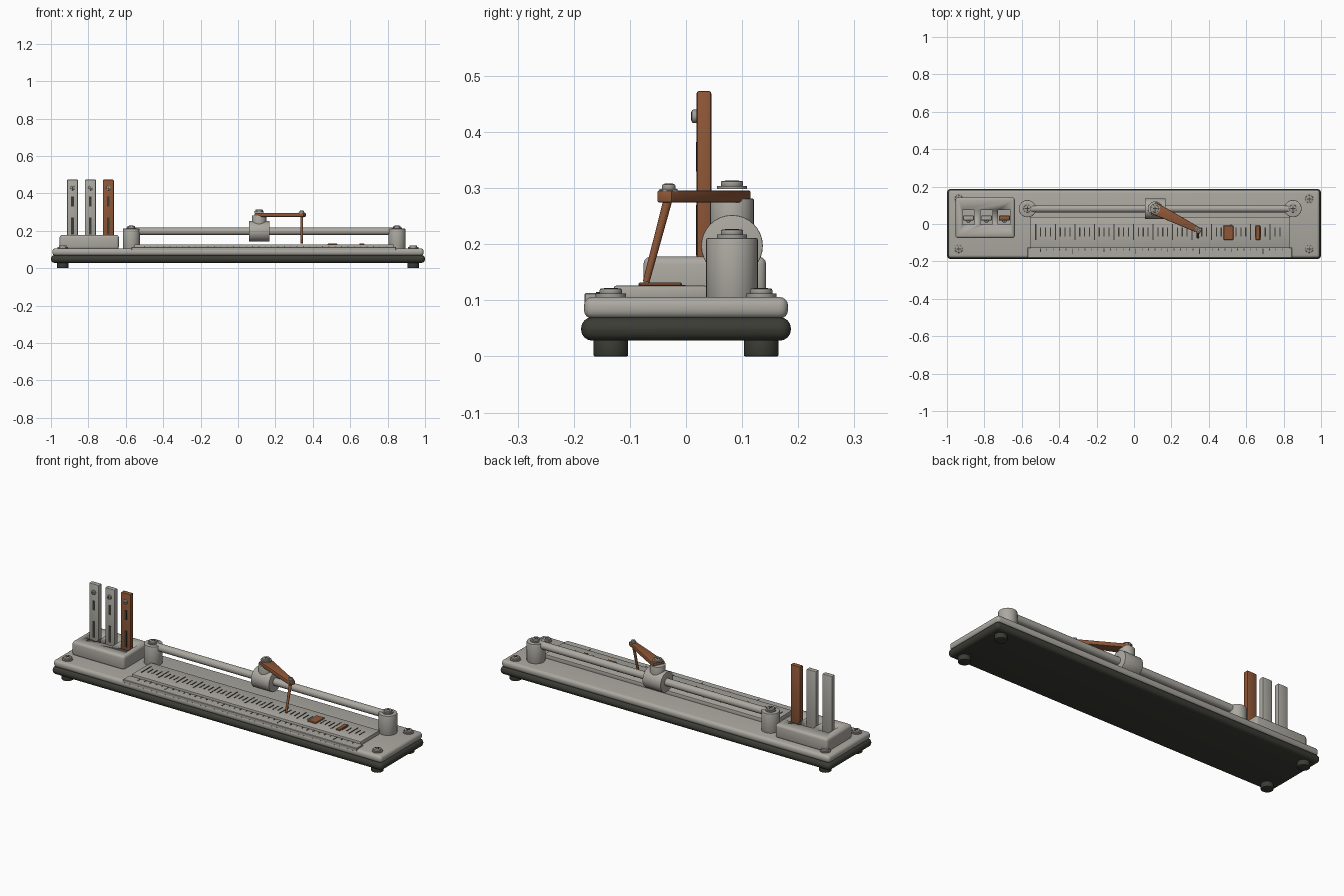
import bpy, bmesh, math
from mathutils import Vector, Matrix

cube = bpy.data.objects.get("Cube")
if cube:
    bpy.data.objects.remove(cube, do_unlink=True)


def material(name, r, g, b):
    m = bpy.data.materials.new(name)
    m.use_nodes = True
    m.diffuse_color = (r, g, b, 1)
    m.node_tree.nodes["Principled BSDF"].inputs["Base Color"].default_value = (r, g, b, 1)
    return m


GREY = material("warm_grey", 0.41, 0.395, 0.355)
STEEL = material("screw_grey", 0.35, 0.34, 0.31)
DARK = material("charcoal", 0.045, 0.045, 0.036)
BROWN = material("copper_brown", 0.27, 0.095, 0.038)


def finish(bm, name, mat):
    bmesh.ops.recalc_face_normals(bm, faces=bm.faces)
    me = bpy.data.meshes.new(name)
    bm.to_mesh(me)
    bm.free()
    me.materials.append(mat)
    ob = bpy.data.objects.new(name, me)
    bpy.context.collection.objects.link(ob)
    bpy.ops.object.select_all(action='DESELECT')
    ob.select_set(True)
    bpy.context.view_layer.objects.active = ob
    bpy.ops.object.shade_smooth_by_angle(angle=math.radians(35))
    return ob


def round_edges(bm, edges, width, segments):
    bmesh.ops.bevel(bm, geom=list(edges), offset=width, segments=segments,
                    profile=0.5, affect='EDGES', clamp_overlap=True)


def add_box(bm, low, high):
    low, high = Vector(low), Vector(high)
    mat = Matrix.Translation((low + high) / 2) @ Matrix.Diagonal((*(high - low), 1))
    bmesh.ops.create_cube(bm, size=1, matrix=mat)


def box(name, low, high, mat, bevel=0, segments=3):
    bm = bmesh.new()
    add_box(bm, low, high)
    if bevel:
        round_edges(bm, bm.edges, bevel, segments)
    return finish(bm, name, mat)


def rod(name, start, end, r1, mat, r2=None, bevel=0, sides=32):
    start, end = Vector(start), Vector(end)
    axis = end - start
    turn = axis.to_track_quat('Z', 'Y').to_matrix().to_4x4()
    bm = bmesh.new()
    bmesh.ops.create_cone(bm, cap_ends=True, segments=sides, radius1=r1,
                          radius2=r1 if r2 is None else r2, depth=axis.length,
                          matrix=Matrix.Translation((start + end) / 2) @ turn)
    if bevel:
        rims = [e for e in bm.edges if any(len(f.verts) > 4 for f in e.link_faces)]
        round_edges(bm, rims, bevel, 2)
    return finish(bm, name, mat)


def screw(name, base, r=0.02, normal=(0, 0, 1), washer=True):
    """Washer, rounded head and a thin dark cross."""
    base, n = Vector(base), Vector(normal)
    if washer:
        rod(name + "_washer", base, base + n * 0.006, r * 1.35, STEEL)
        base = base + n * 0.004
    rod(name + "_head", base, base + n * 0.011, r, STEEL, bevel=0.003)
    bm = bmesh.new()
    arm, thin = r * 0.62, r * 0.13
    add_box(bm, (-arm, -thin, 0), (arm, thin, 0.002))
    add_box(bm, (-thin, -arm, 0), (thin, arm, 0.002))
    turn = n.to_track_quat('Z', 'Y').to_matrix().to_4x4()
    bm.transform(Matrix.Translation(base + n * 0.0098) @ turn)
    finish(bm, name + "_cross", DARK)


# Base slabs, feet and corner screws
box("lower_base", (-1, -0.187, 0.028), (1, 0.187, 0.07), DARK, 0.02, 4)
box("upper_base", (-0.993, -0.182, 0.067), (0.993, 0.182, 0.106), GREY, 0.016, 4)
for x in (-0.937, 0.937):
    for y in (-0.134, 0.134):
        side = ("left" if x > 0 else "right") + ("_front" if y < 0 else "_back")
        rod(side + "_foot", (x, y, 0), (x, y, 0.035), 0.031, DARK, bevel=0.003)
        screw(side + "_screw", (x, y, 0.106))

# Holder block with three wells
block = box("holder_block", (-0.954, -0.076, 0.1), (-0.637, 0.143, 0.178), GREY, 0.014)
bars = (("first_bar", -0.885, GREY), ("second_bar", -0.789, GREY), ("third_bar", -0.693, BROWN))
bm = bmesh.new()
for _, x, _ in bars:
    add_box(bm, (x - 0.033, -0.004, 0.13), (x + 0.033, 0.076, 0.25))
cutter = finish(bm, "well_cutter", GREY)
cutter.hide_render = True
cutter.hide_set(True)
cut = block.modifiers.new("wells", 'BOOLEAN')
cut.operation = 'DIFFERENCE'
cut.solver = 'EXACT'
cut.object = cutter

# Upright bars with dark slots and a small screw
for name, x, mat in bars:
    box(name, (x - 0.029, 0.019, 0.125), (x + 0.029, 0.045, 0.473), mat, 0.004, 2)
    bm = bmesh.new()
    for bottom, top in ((0.18, 0.27), (0.33, 0.382)):
        add_box(bm, (x - 0.007, 0.0175, bottom), (x + 0.007, 0.021, top))
    finish(bm, name + "_slots", DARK)
    screw(name + "_screw", (x, 0.021, 0.428), 0.012, (0, -1, 0), washer=False)

# Scale plate, front ruler and their marks
box("scale_plate", (-0.553, -0.128, 0.1), (0.832, 0.037, 0.126), GREY, 0.003, 2)
box("front_ruler", (-0.57, -0.181, 0.095), (0.845, -0.126, 0.113), GREY, 0.002, 1)
bm = bmesh.new()
for i in range(51):
    x = -0.525 + i * 0.0261
    half = 0.042 if i % 4 == 0 else 0.023
    add_box(bm, (x - 0.003, -0.043 - half, 0.125), (x + 0.003, -0.043 + half, 0.1275))
finish(bm, "scale_marks", DARK)
bm = bmesh.new()
for i in range(39):
    x = -0.5 + i * 0.034
    reach = 0.03 if i % 10 == 5 else 0.02 if i % 5 == 0 else 0.013
    add_box(bm, (x - 0.002, -0.13 - reach, 0.112), (x + 0.002, -0.13, 0.1145))
finish(bm, "ruler_marks", DARK)
for name, x, half in (("wide_marker", 0.505, 0.026), ("narrow_marker", 0.662, 0.013)):
    box(name, (x - half, -0.085, 0.124), (x + half, -0.007, 0.132), BROWN, 0.003, 1)

# End posts and the rail between them
RAIL_Y = 0.082
for name, x in (("right_post", -0.57), ("left_post", 0.85)):
    rod(name, (x, RAIL_Y, 0.1), (x, RAIL_Y, 0.211), 0.046, GREY, bevel=0.003)
    screw(name + "_screw", (x, RAIL_Y, 0.211))
rod("rail", (-0.57, RAIL_Y, 0.197), (0.85, RAIL_Y, 0.197), 0.02, GREY)

# Sliding carriage with its pivot
CAR_X = 0.113
rod("carriage", (CAR_X - 0.055, RAIL_Y, 0.197), (CAR_X + 0.055, RAIL_Y, 0.197), 0.055, GREY, bevel=0.002)
rod("pivot_post", (CAR_X, RAIL_Y, 0.2), (CAR_X, RAIL_Y, 0.281), 0.039, GREY, bevel=0.002)
screw("pivot_screw", (CAR_X, RAIL_Y, 0.298))

# Tapered arm and hanging needle
pivot, tip = Vector((CAR_X, RAIL_Y, 0.274)), Vector((0.341, -0.031, 0.274))
along = (tip - pivot).normalized()
across = Vector((-along.y, along.x, 0))
bm = bmesh.new()
corners = [pivot - along * 0.012 + across * 0.033, pivot - along * 0.012 - across * 0.033,
           tip + along * 0.018 - across * 0.015, tip + along * 0.018 + across * 0.015]
face = bm.faces.new([bm.verts.new(c) for c in corners])
top = bmesh.ops.extrude_face_region(bm, geom=[face])["geom"]
bmesh.ops.translate(bm, vec=(0, 0, 0.022), verts=[v for v in top if isinstance(v, bmesh.types.BMVert)])
bmesh.ops.recalc_face_normals(bm, faces=bm.faces)
round_edges(bm, bm.edges, 0.004, 2)
finish(bm, "arm", BROWN)
screw("needle_screw", (tip.x, tip.y, 0.292), 0.012)
rod("needle", (tip.x, -0.032, 0.28), (tip.x, -0.071, 0.133), 0.008, BROWN, r2=0.006, sides=20)
